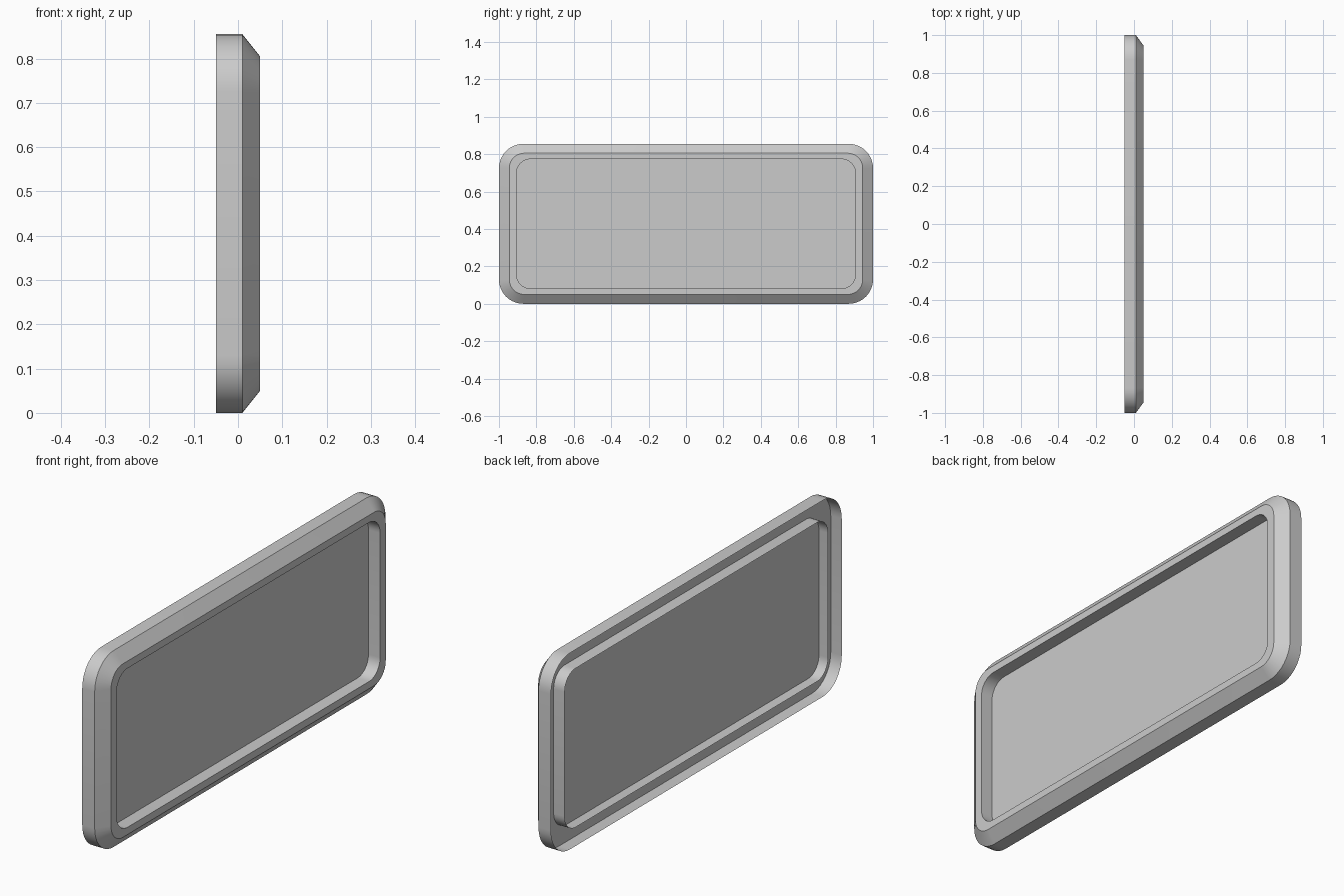
import bpy, bmesh
from math import sin, cos, pi

if "Cube" in bpy.data.objects:
    bpy.data.objects.remove(bpy.data.objects["Cube"])

ZC = 0.4275   # height of the centre
SEG = 10      # facets per rounded corner


def rounded_loop(bm, x, half_y, half_z, r):
    """Rounded rectangle in the YZ plane, counter-clockwise seen from +x."""
    loop = []
    for k, (sy, sz) in enumerate([(1, 1), (-1, 1), (-1, -1), (1, -1)]):
        for i in range(SEG + 1):
            a = (k + i / SEG) * pi / 2
            loop.append(bm.verts.new((x,
                                      sy * (half_y - r) + r * cos(a),
                                      ZC + sz * (half_z - r) + r * sin(a))))
    return loop


def sheet(name, sections, cap=False):
    """Join successive rounded outlines into a surface, optionally filled."""
    bm = bmesh.new()
    loops = [rounded_loop(bm, *s) for s in sections]
    for a, b in zip(loops, loops[1:]):
        n = len(a)
        for i in range(n):
            j = (i + 1) % n
            bm.faces.new((a[i], a[j], b[j], b[i]))
    if cap:
        bm.faces.new(loops[-1])
    me = bpy.data.meshes.new(name)
    bm.to_mesh(me)
    bm.free()
    ob = bpy.data.objects.new(name, me)
    bpy.context.collection.objects.link(ob)
    bpy.ops.object.select_all(action='DESELECT')
    ob.select_set(True)
    bpy.context.view_layer.objects.active = ob
    bpy.ops.object.shade_smooth_by_angle(angle=0.5)
    return ob


OUTER = (1.0, 0.4275, 0.13)
FRONT = (0.945, 0.3775, 0.08)
INNER = (0.906, 0.346, 0.075)

# Frame: outer wall, chamfer, front rim, inner wall open at the back
sheet("frame", [(-0.05, *OUTER), (0.01, *OUTER), (0.05, *FRONT),
                (0.05, *INNER), (-0.05, *INNER)])

# Recessed panel inside the frame opening
sheet("panel", [(-0.006, *INNER)], cap=True)

# Flat web between inner and outer walls, seen from behind
sheet("back_web", [(0.003, *INNER), (0.003, *OUTER)])
